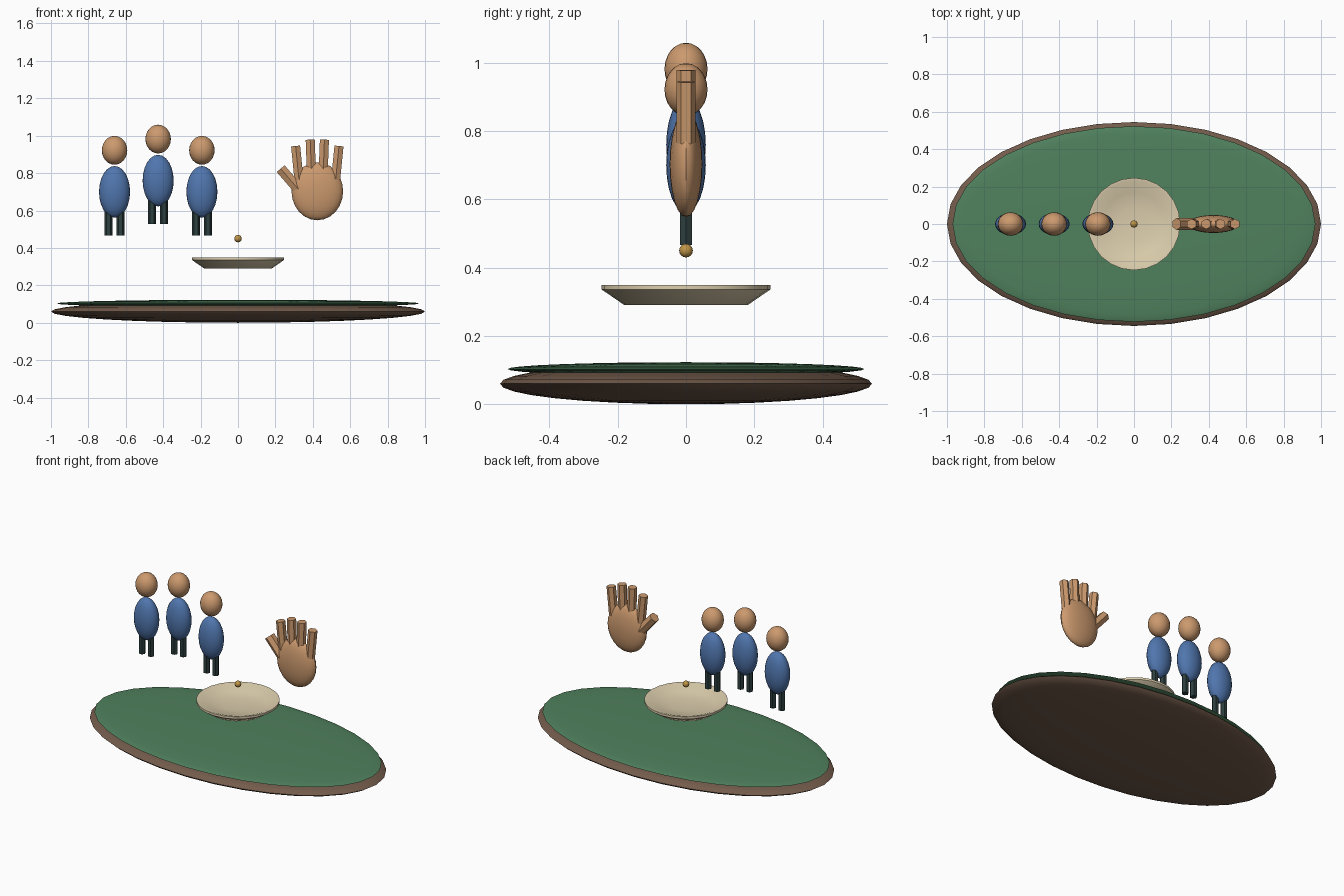
import bpy
import math

if "Cube" in bpy.data.objects:
    bpy.data.objects.remove(bpy.data.objects["Cube"])


def material(name, color):
    m = bpy.data.materials.new(name)
    m.diffuse_color = (*color, 1)
    m.use_nodes = True
    m.node_tree.nodes["Principled BSDF"].inputs["Base Color"].default_value = m.diffuse_color
    return m


BROWN = material("brown", (0.17, 0.105, 0.07))
GREEN = material("green", (0.08, 0.22, 0.11))
CREAM = material("cream", (0.72, 0.62, 0.42))
GOLD = material("gold", (0.52, 0.30, 0.065))
SKIN = material("skin", (0.60, 0.32, 0.155))
BLUE = material("blue", (0.08, 0.18, 0.42))
DARK = material("dark", (0.027, 0.05, 0.05))


def finish(name, mat):
    ob = bpy.context.object
    ob.name = name
    ob.data.materials.append(mat)
    bpy.ops.object.shade_smooth_by_angle(angle=math.radians(35))
    return ob


def ellipsoid(name, loc, radii, mat, segments=24, rings=12):
    bpy.ops.mesh.primitive_uv_sphere_add(segments=segments, ring_count=rings, radius=1, location=loc)
    bpy.context.object.scale = radii
    bpy.ops.object.transform_apply(location=False, rotation=False, scale=True)
    return finish(name, mat)


def rod(name, start, end, radius, mat, roll=0):
    """Six-sided rod between two (x, z) points in the y = 0 plane."""
    dx, dz = end[0] - start[0], end[1] - start[1]
    bpy.ops.mesh.primitive_cylinder_add(
        vertices=6, radius=radius, depth=math.hypot(dx, dz),
        location=((start[0] + end[0]) / 2, 0, (start[1] + end[1]) / 2),
        rotation=(0, math.atan2(dx, dz), roll))
    return finish(name, mat)


def lathe(name, profile, mat, sides=24):
    verts, faces, n = [], [], len(profile)
    for i in range(sides):
        a = math.tau * i / sides
        verts += [(r * math.cos(a), r * math.sin(a), z) for r, z in profile]
    for i in range(sides):
        j = (i + 1) % sides
        faces += [(i * n + k, j * n + k, j * n + k + 1, i * n + k + 1) for k in range(n - 1)]
    # close both ends of the profile
    faces.append([i * n for i in reversed(range(sides))])
    faces.append([i * n + n - 1 for i in range(sides)])
    me = bpy.data.meshes.new(name)
    me.from_pydata(verts, [], faces)
    ob = bpy.data.objects.new(name, me)
    bpy.context.collection.objects.link(ob)
    bpy.ops.object.select_all(action='DESELECT')
    ob.select_set(True)
    bpy.context.view_layer.objects.active = ob
    return finish(name, mat)


# Ground disc and grass layer
ellipsoid("ground_disc", (0, 0, 0.06), (1.0, 0.545, 0.06), BROWN, 32, 16)
ellipsoid("grass_layer", (0, 0, 0.103), (0.97, 0.523, 0.02), GREEN, 32, 16)

# Floating dish with a shallow hollow, and the bead above it
lathe("dish", [(0.18, 0.29), (0.247, 0.336), (0.247, 0.35), (0.232, 0.349),
               (0.17, 0.325), (0.09, 0.315), (0.02, 0.313)], CREAM)
ellipsoid("bead", (0, 0, 0.45), (0.02, 0.02, 0.02), GOLD, 16, 8)

# Three people, the middle one raised
for i, (x, lift) in enumerate([(-0.66, 0), (-0.427, 0.06), (-0.193, 0)], 1):
    ellipsoid(f"head_{i}", (x, 0, 0.922 + lift), (0.068, 0.063, 0.077), SKIN)
    ellipsoid(f"body_{i}", (x, 0, 0.70 + lift), (0.083, 0.058, 0.138), BLUE)
    for side, s in (("left", -1), ("right", 1)):
        lx = x + s * 0.032
        # short lower limbs start inside the body
        bpy.ops.mesh.primitive_cylinder_add(vertices=6, radius=0.021, depth=0.16,
                                            location=(lx, 0, 0.547 + lift),
                                            rotation=(0, 0, math.radians(30)))
        finish(f"{side}_leg_{i}", DARK)

# Open hand
HX = 0.424
ellipsoid("palm", (HX, 0, 0.703), (0.138, 0.048, 0.155), SKIN)
fingers = [(-0.098, 0.765, -0.116, 0.945), (-0.031, 0.79, -0.038, 0.979),
           (0.031, 0.79, 0.038, 0.979), (0.098, 0.765, 0.116, 0.945)]
for i, (x0, z0, x1, z1) in enumerate(fingers, 1):
    rod(f"finger_{i}", (HX + x0, z0), (HX + x1, z1), 0.028, SKIN)
rod("thumb", (0.335, 0.70), (0.228, 0.824), 0.032, SKIN)
